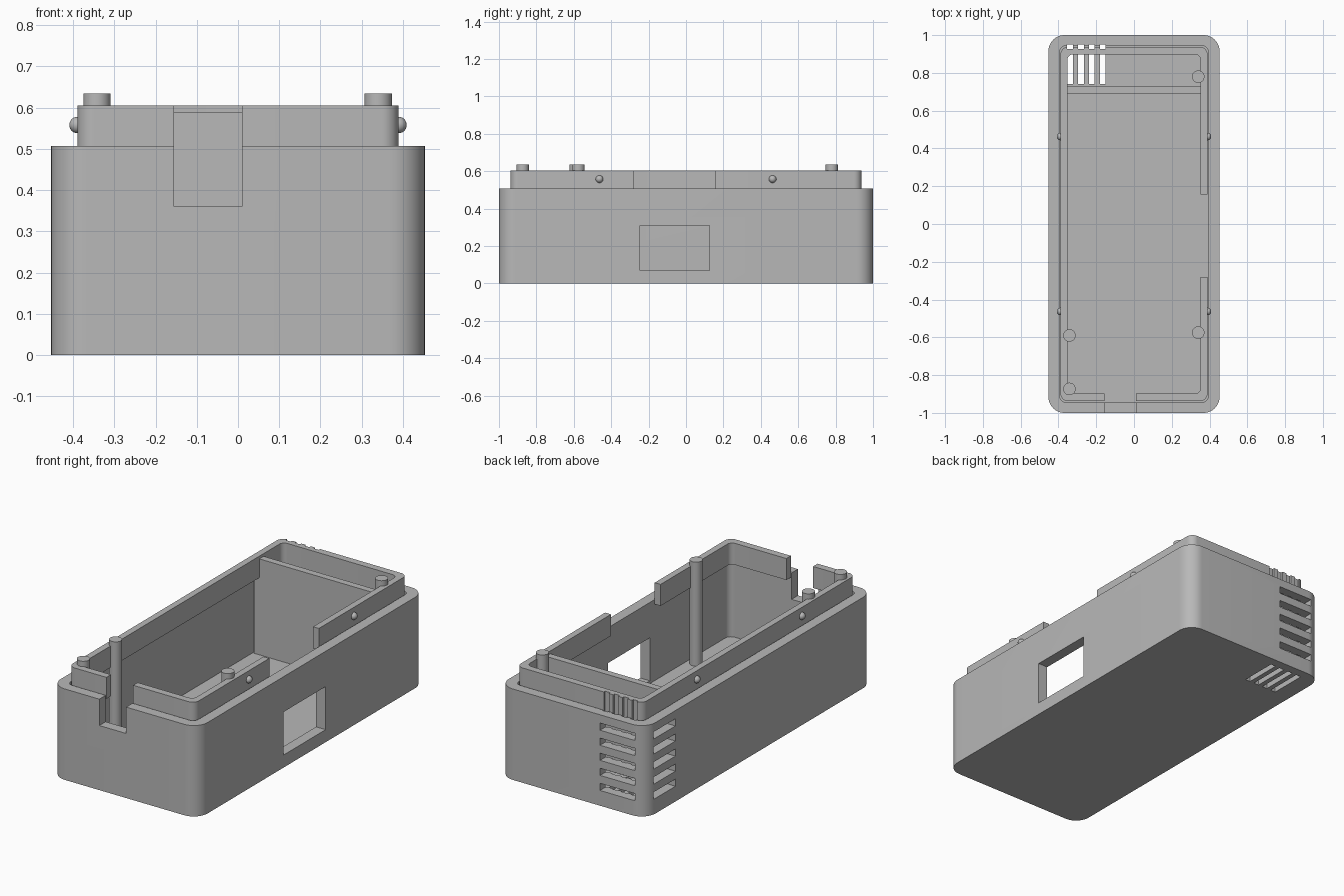
import bpy, bmesh, math
from mathutils import Matrix, Vector

cube = bpy.data.objects.get("Cube")
if cube:
    bpy.data.objects.remove(cube, do_unlink=True)

grey = bpy.data.materials.new("plain grey")
grey.use_nodes = True
colour = (0.48, 0.48, 0.48, 1)
grey.diffuse_color = colour
grey.node_tree.nodes["Principled BSDF"].inputs["Base Color"].default_value = colour

RIM, TOP, FLOOR = 0.507, 0.605, 0.055


def make(name, bm):
    bmesh.ops.recalc_face_normals(bm, faces=bm.faces)
    mesh = bpy.data.meshes.new(name)
    bm.to_mesh(mesh)
    bm.free()
    mesh.materials.append(grey)
    ob = bpy.data.objects.new(name, mesh)
    bpy.context.collection.objects.link(ob)
    return ob


def add_box(bm, x, y, z):
    lo, hi = Vector((x[0], y[0], z[0])), Vector((x[1], y[1], z[1]))
    m = Matrix.Translation((lo + hi) / 2) @ Matrix.Diagonal((*(hi - lo), 1))
    bmesh.ops.create_cube(bm, size=1, matrix=m)


def boxes(name, items):
    bm = bmesh.new()
    for item in items:
        add_box(bm, *item)
    return make(name, bm)


def rounded_block(name, hx, hy, r, z0, z1, steps=10):
    bm = bmesh.new()
    verts = []
    for q, (sx, sy) in enumerate([(1, 1), (-1, 1), (-1, -1), (1, -1)]):
        for i in range(steps + 1):
            a = (q + i / steps) * math.pi / 2
            verts.append(bm.verts.new((sx * (hx - r) + r * math.cos(a),
                                       sy * (hy - r) + r * math.sin(a), z0)))
    face = bm.faces.new(verts)
    out = bmesh.ops.extrude_face_region(bm, geom=[face])
    top = [v for v in out["geom"] if isinstance(v, bmesh.types.BMVert)]
    bmesh.ops.translate(bm, verts=top, vec=(0, 0, z1 - z0))
    return make(name, bm)


def select_only(ob):
    bpy.ops.object.select_all(action='DESELECT')
    ob.select_set(True)
    bpy.context.view_layer.objects.active = ob


def cut(ob, cutter):
    mod = ob.modifiers.new("cut", 'BOOLEAN')
    mod.operation, mod.solver, mod.object = 'DIFFERENCE', 'EXACT', cutter
    select_only(ob)
    bpy.ops.object.modifier_apply(modifier=mod.name)
    bpy.data.objects.remove(cutter, do_unlink=True)


def smooth(ob):
    select_only(ob)
    bpy.ops.object.shade_smooth_by_angle(angle=math.radians(30))


# Cut positions shared by the shell and the lip
slot_x = [-0.355 + 0.058 * i for i in range(4)]
slot_z = [0.085 + 0.084 * i for i in range(5)]
front_notch = ((-0.155, 0.01), (-1.1, -0.85), (0.36, 0.8))

# Outer shell with cavity, cable notch, side window and vents
shell = rounded_block("case_shell", 0.453, 1.0, 0.085, 0, RIM)
cut(shell, rounded_block("cavity", 0.394, 0.944, 0.035, FLOOR, 0.8))
cut(shell, boxes("openings", [front_notch, ((0.3, 0.6), (-0.245, 0.125), (0.07, 0.31))]))
cut(shell, boxes("back_vents", [((-0.385, -0.17), (0.9, 1.1), (z, z + 0.04)) for z in slot_z]))
cut(shell, boxes("side_vents", [((-0.6, -0.36), (0.74, 0.93), (z, z + 0.04)) for z in slot_z]))
cut(shell, boxes("floor_vents", [((x, x + 0.031), (0.74, 0.95), (-0.1, 0.8)) for x in slot_x]))
smooth(shell)

# Raised lip set inside the shell
lip = rounded_block("raised_lip", 0.389, 0.938, 0.04, 0.485, TOP)
cut(lip, rounded_block("lip_hole", 0.353, 0.898, 0.03, 0.4, 0.8))
cut(lip, boxes("lip_gaps", [front_notch, ((0.3, 0.6), (-0.28, 0.157), (0.4, 0.8))]))
cut(lip, boxes("lip_grooves", [((x, x + 0.031), (0.926, 1), (0.4, 0.8)) for x in slot_x]))
smooth(lip)

# Partition near the back
boxes("partition", [((-0.387, 0.387), (0.692, 0.73), (FLOOR - 0.01, 0.59))])

# Locating posts
for i, (x, y) in enumerate([(0.34, 0.78), (0.34, -0.575), (-0.342, -0.59), (-0.342, -0.873)]):
    z0, z1 = FLOOR - 0.01, 0.635
    bm = bmesh.new()
    bmesh.ops.create_cone(bm, cap_ends=True, segments=32, radius1=0.033, radius2=0.033,
                          depth=z1 - z0, matrix=Matrix.Translation((x, y, (z0 + z1) / 2)))
    smooth(make(f"post_{i + 1}", bm))

# Snap bumps on the sides of the lip
for sx in (-1, 1):
    for sy in (-1, 1):
        bm = bmesh.new()
        bmesh.ops.create_uvsphere(bm, u_segments=24, v_segments=14, radius=0.02,
                                  matrix=Matrix.Translation((sx * 0.389, sy * 0.463, 0.558)))
        smooth(make("snap_bump", bm))
